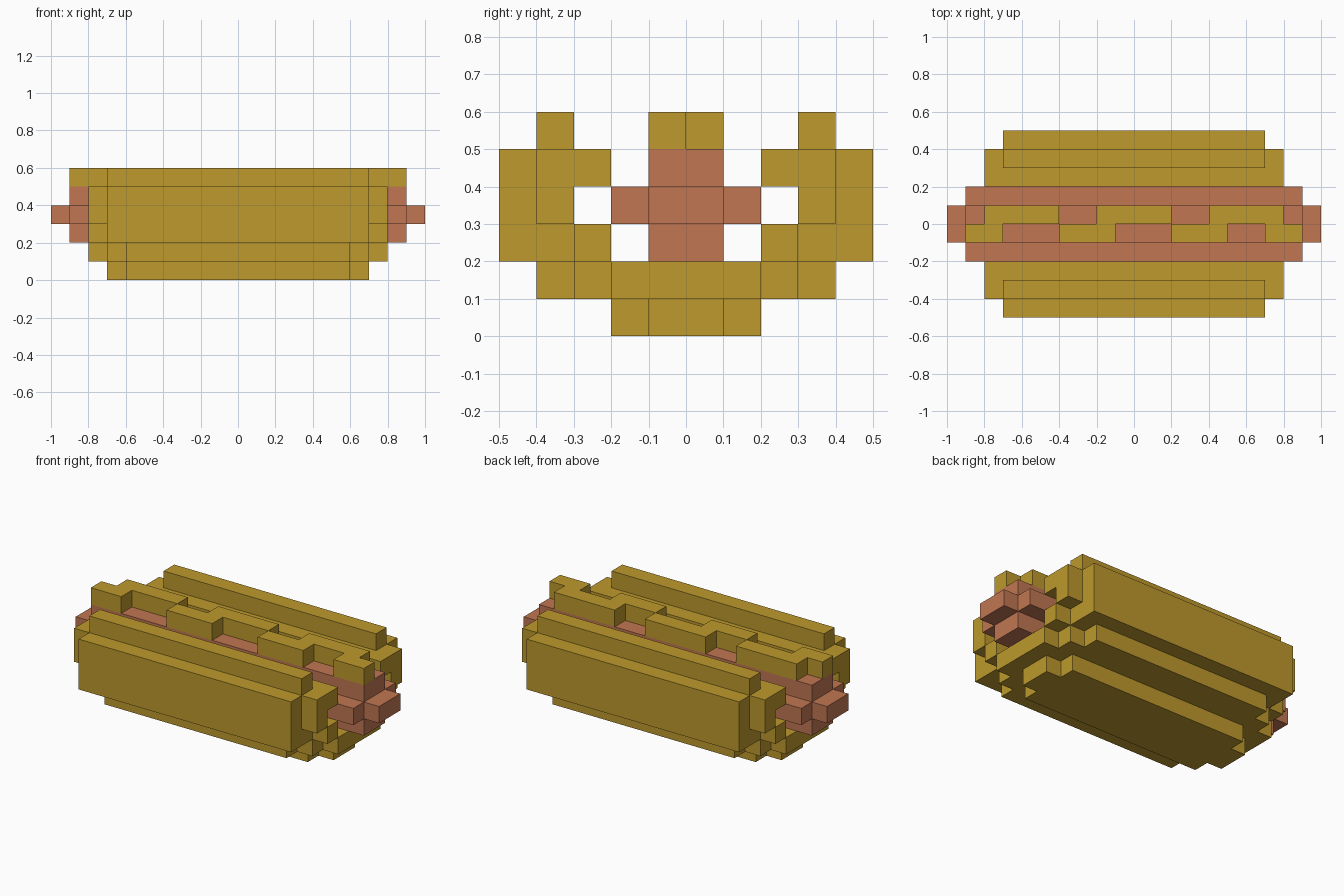
import bpy, bmesh, math
from mathutils import Vector

U = 0.1  # size of one block

cube = bpy.data.objects.get("Cube")
if cube:
    bpy.data.objects.remove(cube, do_unlink=True)


def material(name, rgb):
    mat = bpy.data.materials.new(name)
    mat.use_nodes = True
    mat.diffuse_color = (*rgb, 1)
    bsdf = next(n for n in mat.node_tree.nodes if n.type == 'BSDF_PRINCIPLED')
    bsdf.inputs["Base Color"].default_value = (*rgb, 1)
    bsdf.inputs["Roughness"].default_value = 0.8
    return mat


def bar(x0, x1, y0, y1, z0, z1):
    """All blocks inside a box given in block units."""
    return {(x, y, z) for x in range(x0, x1) for y in range(y0, y1) for z in range(z0, z1)}


def centred(half, y0, y1, z0, z1):
    """Bar symmetric in x, mirrored front to back."""
    return bar(-half, half, y0, y1, z0, z1) | bar(-half, half, -y1, -y0, z0, z1)


def build(name, cells, mat):
    """Outer shell of a set of blocks, with flat areas merged."""
    bm = bmesh.new()
    for cell in cells:
        mid = Vector(cell) + Vector((0.5, 0.5, 0.5))
        for axis in range(3):
            for sign in (-1, 1):
                n = Vector((0, 0, 0))
                n[axis] = sign
                if tuple(int(c + d) for c, d in zip(cell, n)) in cells:
                    continue
                a = Vector((0, 0, 0))
                a[(axis + 1) % 3] = 0.5
                b = n.cross(a)
                corners = (-a - b, a - b, a + b, b - a)
                bm.faces.new([bm.verts.new((mid + n * 0.5 + c) * U) for c in corners])
    bmesh.ops.remove_doubles(bm, verts=bm.verts, dist=0.001)
    bmesh.ops.dissolve_limit(bm, angle_limit=math.radians(1), verts=bm.verts, edges=bm.edges)
    bmesh.ops.recalc_face_normals(bm, faces=bm.faces)
    mesh = bpy.data.meshes.new(name)
    bm.to_mesh(mesh)
    bm.free()
    mesh.materials.append(mat)
    obj = bpy.data.objects.new(name, mesh)
    bpy.context.collection.objects.link(obj)


golden = material("golden_yellow", (0.51, 0.32, 0.026))
reddish = material("sausage_red", (0.533, 0.181, 0.084))

# Bun: stepped base, then curved side walls with an inner lip
bun = (centred(7, 0, 1, 0, 1) | centred(6, 1, 2, 0, 1)
       | centred(8, 0, 2, 1, 2) | centred(7, 2, 3, 1, 2) | centred(6, 3, 4, 1, 2)
       | centred(8, 2, 3, 2, 3) | centred(7, 3, 5, 2, 3)
       | centred(8, 3, 4, 3, 5) | centred(7, 4, 5, 3, 5)
       | centred(8, 2, 3, 4, 5) | centred(7, 3, 4, 5, 6))
build("bun", bun, golden)

# Sausage: plus-shaped section with longer core
sausage = centred(9, 0, 1, 2, 5) | centred(9, 1, 2, 3, 4) | centred(10, 0, 1, 3, 4)
build("sausage", sausage, reddish)

# Mustard: zigzag of strips alternating across the centre line
mustard = set()
for x0, x1 in ((-8, -4), (-2, 2), (4, 8)):
    mustard |= bar(x0, x1, 0, 1, 5, 6)
for x0, x1 in ((-9, -7), (-4, -1), (2, 5), (7, 9)):
    mustard |= bar(x0, x1, -1, 0, 5, 6)
build("mustard", mustard, golden)
